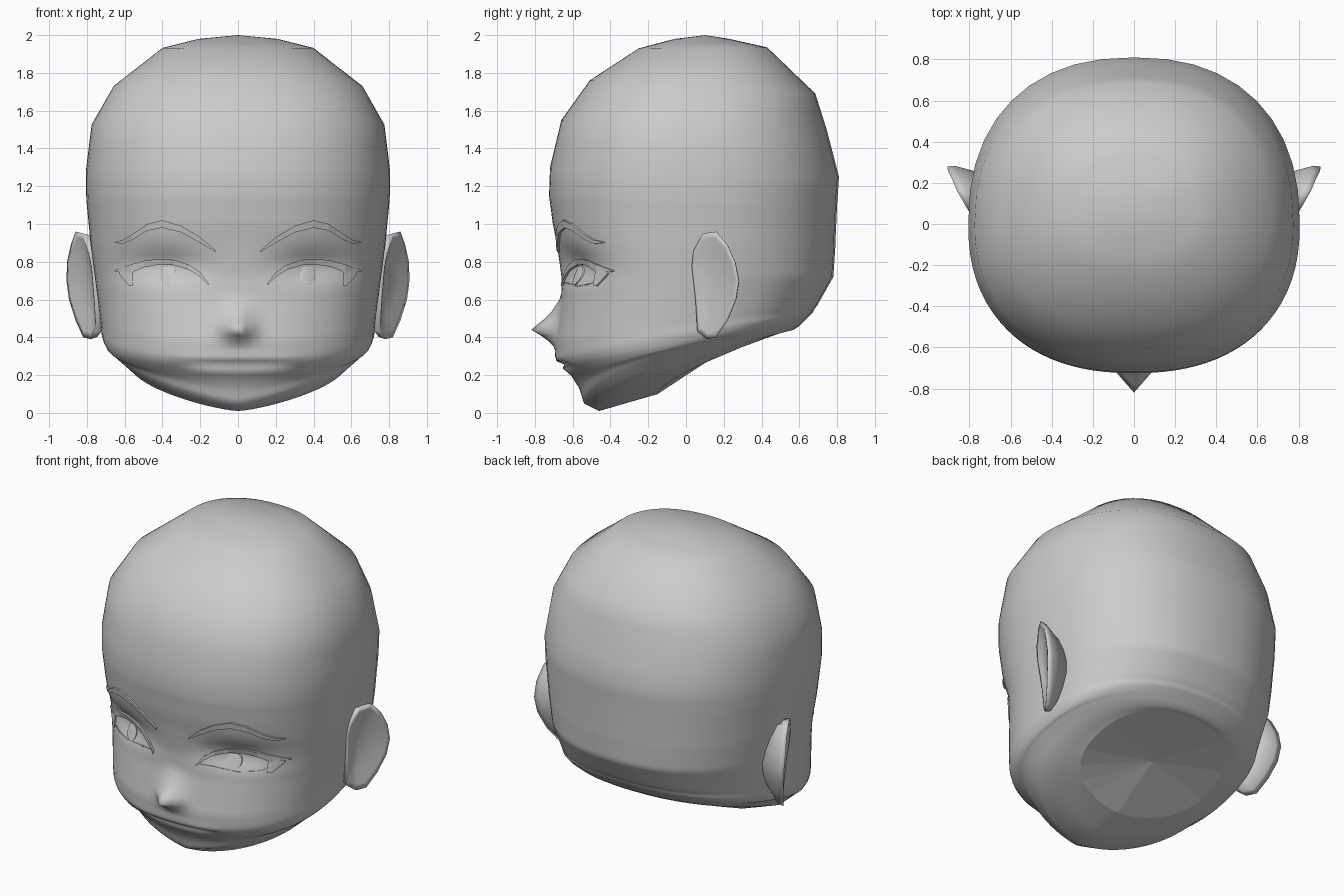
import bpy, bmesh, math
from mathutils import Vector
from mathutils.bvhtree import BVHTree

if "Cube" in bpy.data.objects:
    bpy.data.objects.remove(bpy.data.objects["Cube"])

grey = bpy.data.materials.new("grey")
grey.diffuse_color = (0.6, 0.6, 0.6, 1)
grey.use_nodes = True
grey.node_tree.nodes["Principled BSDF"].inputs["Base Color"].default_value = grey.diffuse_color
N = 2.3  # roundness of the skull cross-section


def finish(name, bm, smooth=True):
    bmesh.ops.recalc_face_normals(bm, faces=bm.faces)
    for f in bm.faces:
        f.smooth = smooth
    me = bpy.data.meshes.new(name)
    bm.to_mesh(me)
    me.materials.append(grey)
    ob = bpy.data.objects.new(name, me)
    bpy.context.collection.objects.link(ob)
    return ob


def lerp(pts, v):
    """Piecewise linear lookup in ascending (key, value) pairs."""
    if v <= pts[0][0]:
        return pts[0][1]
    for (a, p), (b, q) in zip(pts, pts[1:]):
        if v <= b:
            return p + (q - p) * (v - a) / (b - a)
    return pts[-1][1]


# Skull rings: front z, front y, back z, back y, half width, widest y, tilt power
RINGS = [
    (1.98, -.06, 1.98, .23, .21, .10, 1), (1.93, -.25, 1.935, .43, .40, .08, 1),
    (1.76, -.51, 1.69, .685, .66, .05, 1), (1.55, -.66, 1.5, .745, .775, 0, 1),
    (1.3, -.72, 1.25, .81, .806, 0, 1), (1.15, -.725, 1.1, .80, .803, 0, 1),
    (1.0, -.705, .95, .793, .788, 0, 1), (.9, -.685, .87, .79, .78, 0, 1),
    (.72, -.66, .72, .78, .758, 0, 1), (.6, -.66, .64, .735, .745, 0, 1),
    (.44, -.685, .57, .695, .73, 0, 1), (.38, -.695, .55, .68, .725, 0, 1),
    (.30, -.69, .53, .67, .722, 0, 1), (.275, -.685, .52, .66, .716, 0, 1),
    (.255, -.67, .515, .655, .712, 0, 1), (.235, -.655, .51, .65, .708, 0, .95),
    (.2, -.61, .50, .64, .70, 0, .85), (.13, -.565, .48, .62, .685, 0, .6),
    (.05, -.54, .46, .60, .65, 0, .52), (.01, -.46, .44, .57, .58, 0, .6),
    (.10, -.15, .44, .55, .46, .15, .7)]
NOSE = [(.34, 0), (.37, .02), (.40, .06), (.44, .135), (.52, .05), (.62, 0)]


def dense_rings():
    out = []
    for a, b in zip(RINGS, RINGS[1:]):
        n = max(1, round(abs(a[0] - b[0]) / .03)) if .05 < a[0] < 1.2 else 2
        out += [[p + (q - p) * i / n for p, q in zip(a, b)] for i in range(n)]
    return out + [list(RINGS[-1])]


def sculpt(x, y, z):
    """Nose, eye sockets and mouth pushed into the front of the face."""
    if y > -.2:
        return y
    ax = abs(x)
    y -= lerp(NOSE, z) * max(0, 1 - ax / .12)
    y += .06 * math.exp(-((ax - .4) / .2) ** 2 - ((z - .78) / .085) ** 2)
    m = max(0, 1 - (ax / .34) ** 4)
    y += m * (.028 * math.exp(-((z - .258) / .014) ** 2)
              - .012 * math.exp(-((z - .285) / .014) ** 2))
    return y


# Angles around the skull, finer at the face
half = [math.pi / 2 * (i / 22) ** 1.2 for i in range(22)]
half += [math.pi / 2 * (1 + i / 10) for i in range(11)]
angles = half + [2 * math.pi - a for a in half[-2:0:-1]]

# Head
bm = bmesh.new()
top = bm.verts.new((0, .1, 2))
prev = None
for zf, yf, zb, yb, w, ym, p in dense_rings():
    ring = []
    for a in angles:
        s, c = math.sin(a), math.cos(a)
        x = w * math.copysign(abs(s) ** (2 / N), s) if abs(s) > 1e-6 else 0
        y = ym + (ym - yf if c > 0 else yb - ym) * -math.copysign(abs(c) ** (2 / N), c)
        t = min(1, max(0, (y - yf) / (yb - yf)))
        z = zf + (zb - zf) * t ** p
        ring.append(bm.verts.new((x, sculpt(x, y, z), z)))
    k = len(ring)
    for i in range(k):
        j = (i + 1) % k
        bm.faces.new((prev[i], prev[j], ring[j], ring[i]) if prev else (top, ring[j], ring[i]))
    prev = ring
neck = [v.co.copy() for v in prev]
finish("head", bm)
tree = BVHTree.FromBMesh(bm)

# Faceted fan closing the neck
bm = bmesh.new()
mid = bm.verts.new((0, .17, .31))
rim = [bm.verts.new(c) for c in neck]
step = [i for i in range(0, len(rim), 4)]
for n, i in enumerate(step):
    j = step[(n + 1) % len(step)]
    span = rim[i:i + 5] if i + 5 <= len(rim) else rim[i:] + [rim[0]]
    bm.faces.new([mid] + span)
finish("neck_base", bm, False)


def strip(name, pts, lift, side):
    """Thin band hugging the face from (x, top z, bottom z) stations."""
    bm = bmesh.new()
    rows = []
    for x, zt, zb in pts:
        row = []
        for z, l in ((zt, -.005), (zt, lift), (zb, lift), (zb, -.005)):
            hit = tree.ray_cast(Vector((x, -2, z)), Vector((0, 1, 0)))[0]
            row.append(bm.verts.new((x * side, hit.y - l, z)))
        rows.append(row)
    for a, b in zip(rows, rows[1:]):
        for i in range(4):
            j = (i + 1) % 4
            bm.faces.new((a[i], a[j], b[j], b[i]))
    for end in (rows[0], rows[-1]):
        bm.faces.new(end)
    finish(name, bm, False)


BROW = [(.12, .862, .852), (.2, .93, .90), (.3, .99, .955), (.4, 1.02, .98),
        (.48, 1.0, .965), (.56, .945, .915), (.61, .915, .895), (.65, .905, .9)]
LASH = [(.155, .685, .675), (.2, .745, .72), (.26, .785, .758), (.34, .81, .782),
        (.42, .815, .785), (.5, .805, .77), (.57, .785, .74), (.655, .755, .748)]
WING = [(.555, .745, .675), (.575, .75, .672), (.6, .75, .70), (.63, .75, .735)]
LID = [(.16, .69, .684), (.25, .69, .684), (.4, .673, .667), (.5, .683, .677), (.56, .70, .694)]
IRIS = [(.37 + .043 * math.cos(a), .728 + .05 * math.sin(a) + .002, .728 - .05 * math.sin(a))
        for a in [math.pi * (1 - i / 8) for i in range(9)]]

# Ear rim, from lobe round the back to the front edge
EAR = [(.75, .06, .43), (.78, .11, .39), (.82, .16, .40), (.86, .22, .49),
       (.895, .265, .6), (.908, .28, .7), (.905, .26, .8), (.885, .22, .89),
       (.86, .16, .96), (.82, .09, .95), (.79, .04, .86), (.775, .03, .78), (.76, .05, .6)]


def ear(side):
    bm = bmesh.new()
    bowl, root = Vector((.79, .13, .68)), Vector((.72, .13, .68))
    rim = [Vector(c) for c in EAR]
    shells = [[bowl.lerp(c, .6) - Vector((.012, 0, 0)) for c in rim],
              [bowl.lerp(c, .88) for c in rim], rim,
              [bowl.lerp(c, .96) + Vector((-.035, .008, 0)) for c in rim],
              [root.lerp(Vector((.72, c.y, c.z)), .75) for c in rim]]
    flip = Vector((side, 1, 1))
    rows = [[bm.verts.new(c * flip) for c in s] for s in shells]
    n = len(rim)
    for a, b in zip(rows, rows[1:]):
        for i in range(n):
            bm.faces.new((a[i], a[(i + 1) % n], b[(i + 1) % n], b[i]))
    for loop, centre in ((rows[0], bowl), (rows[-1], root)):
        m = bm.verts.new(centre * flip)
        for i in range(n):
            bm.faces.new((m, loop[i], loop[(i + 1) % n]))
    finish("ear", bm)


# Paired parts
for side in (1, -1):
    ear(side)
    strip("eyebrow", BROW, .014, side)
    strip("upper_lash", LASH, .014, side)
    strip("lash_wing", WING, .012, side)
    strip("lower_lid", LID, .006, side)
    strip("iris", IRIS, .008, side)
